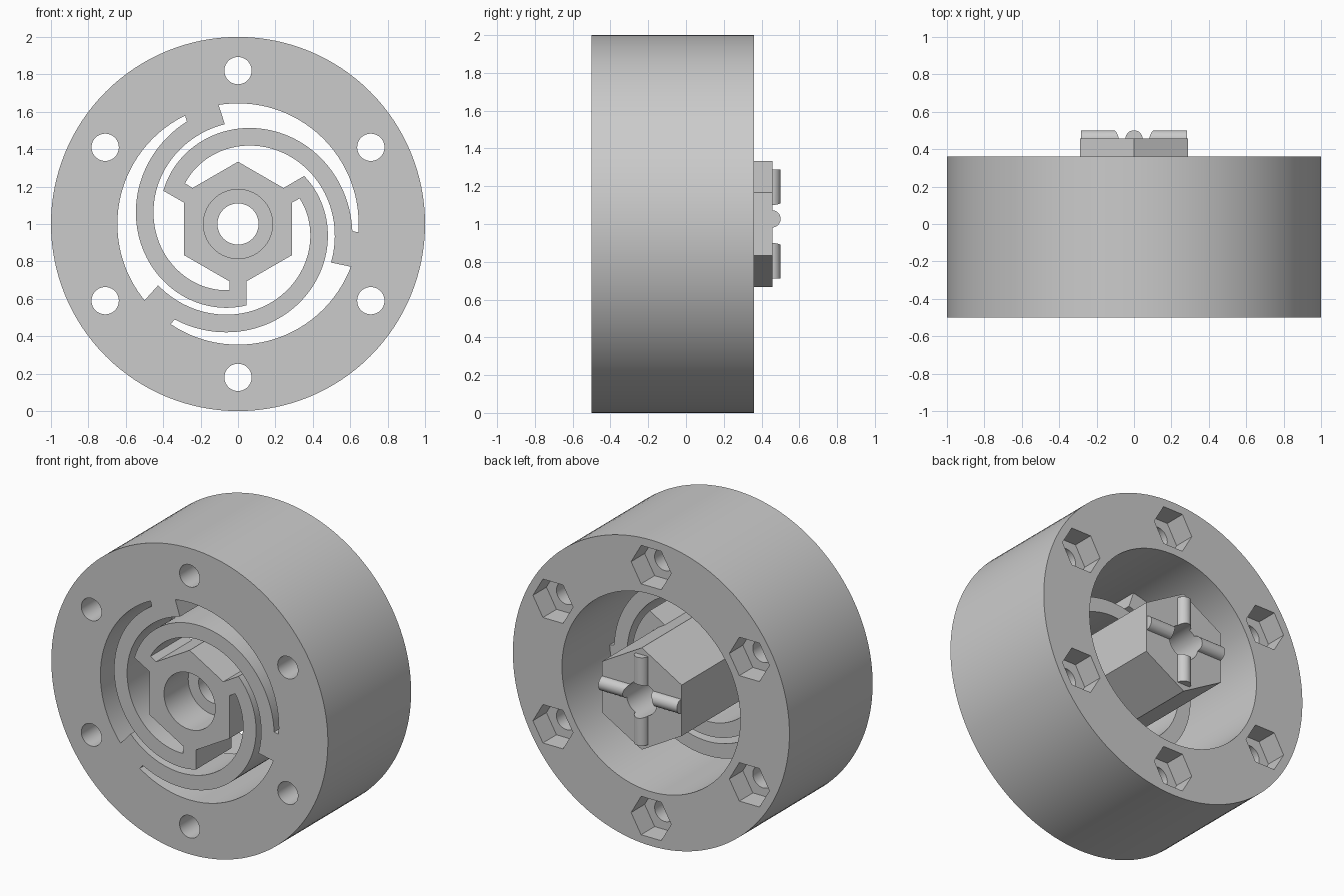
import bpy, bmesh
from math import sin, cos, radians, pi

if "Cube" in bpy.data.objects:
    bpy.data.objects.remove(bpy.data.objects["Cube"])

FRONT, BACK, CZ = -0.5, 0.36, 1.0


def polar(r, deg):
    return (r * cos(radians(deg)), r * sin(radians(deg)))


def ngon(r, n, cx=0.0, cz=0.0, start=0.0):
    pts = [polar(r, start + 360 * i / n) for i in range(n)]
    return [(x + cx, z + cz) for x, z in pts]


def prism(name, pts, y0, y1):
    """Extrude an x-z profile (relative to the wheel axis) from y0 to y1."""
    bm = bmesh.new()
    face = bm.faces.new([bm.verts.new((x, y0, z + CZ)) for x, z in pts])
    res = bmesh.ops.extrude_face_region(bm, geom=[face])
    moved = [v for v in res["geom"] if isinstance(v, bmesh.types.BMVert)]
    bmesh.ops.translate(bm, verts=moved, vec=(0, y1 - y0, 0))
    bmesh.ops.recalc_face_normals(bm, faces=bm.faces[:])
    mesh = bpy.data.meshes.new(name)
    bm.to_mesh(mesh)
    bm.free()
    obj = bpy.data.objects.new(name, mesh)
    bpy.context.collection.objects.link(obj)
    return obj


def activate(obj):
    bpy.ops.object.select_all(action='DESELECT')
    obj.select_set(True)
    bpy.context.view_layer.objects.active = obj


def cut(obj, pts, y0, y1):
    """Subtract a prism from obj."""
    cutter = prism("cutter", pts, y0, y1)
    cutter.hide_render = True
    mod = obj.modifiers.new("cut", 'BOOLEAN')
    mod.operation = 'DIFFERENCE'
    mod.solver = 'EXACT'
    mod.object = cutter
    activate(obj)
    bpy.ops.object.modifier_apply(modifier=mod.name)
    bpy.data.objects.remove(cutter, do_unlink=True)


parts = []

# Outer rim with large bore, six bolt holes and hexagonal nut pockets
rim = prism("outer_rim", ngon(1.0, 128), FRONT, BACK)
cut(rim, ngon(0.645, 128), FRONT - 0.1, BACK + 0.1)
for i in range(6):
    cx, cz = polar(0.82, 30 + 60 * i)
    cut(rim, ngon(0.073, 40, cx, cz), FRONT - 0.1, BACK + 0.1)
    cut(rim, ngon(0.145, 6, cx, cz), BACK - 0.14, BACK + 0.1)
parts.append(rim)

# Three spiral flexure arms joining hub corners to the rim
HALF = 0.045


def spiral(r0, deg):
    return polar(r0 + 0.0011 * (276 - deg), deg)


arm = [(HALF, -0.30)]
arm += [spiral(0.437, 276 - 159.5 * i / 53) for i in range(54)]   # outer edge
arm += [polar(0.647, 116.0 - 16.7 * i / 6) for i in range(7)]     # rim joint
arm += [spiral(0.342, 97.5 + 165 * i / 55) for i in range(56)]    # inner edge
arm += [(-HALF, -0.30)]
for k in range(3):
    c, s = cos(k * 2 * pi / 3), sin(k * 2 * pi / 3)
    pts = [(x * c - z * s, x * s + z * c) for x, z in arm]
    parts.append(prism(f"spiral_arm_{k + 1}", pts, FRONT, -0.13))

# Hexagonal hub with stepped axle bore
BORE = ngon(0.11, 64)
hub = prism("hex_hub", ngon(0.333, 6, start=90), FRONT, 0.457)
cut(hub, BORE, FRONT - 0.1, 0.7)
cut(hub, ngon(0.185, 64), FRONT - 0.1, FRONT + 0.25)
parts.append(hub)

# Four half-round drive ridges on the back of the hub
for name, x, z, upright in (("ridge_top", 0, 0.18, True),
                            ("ridge_bottom", 0, -0.18, True),
                            ("ridge_right", 0.176, 0.027, False),
                            ("ridge_left", -0.176, 0.027, False)):
    bpy.ops.mesh.primitive_cylinder_add(
        vertices=32, radius=0.046, depth=0.216,
        location=(x, 0.455, CZ + z),
        rotation=(0, 0 if upright else pi / 2, 0))
    ridge = bpy.context.object
    ridge.name = name
    cut(ridge, BORE, 0.3, 0.7)
    parts.append(ridge)

# Smooth round surfaces, keep hard edges
for obj in parts:
    activate(obj)
    bpy.ops.object.shade_smooth_by_angle(angle=radians(30))
